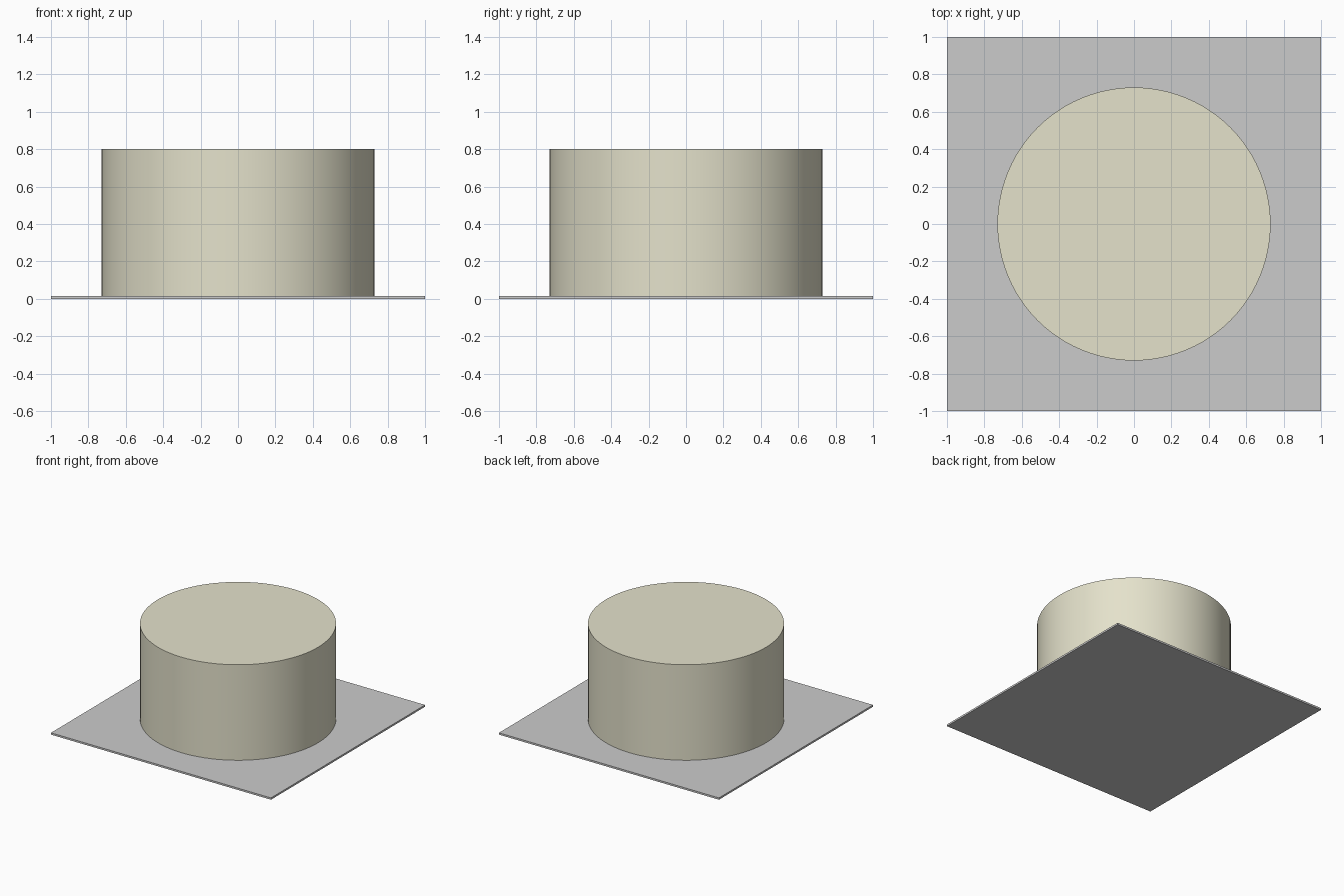
import bpy
import math

if "Cube" in bpy.data.objects:
    bpy.data.objects.remove(bpy.data.objects["Cube"])

BOARD_T = 0.015   # board thickness
CAKE_R = 0.73
CAKE_TOP = 0.80

# Square board
bpy.ops.mesh.primitive_cube_add(size=1, location=(0, 0, BOARD_T / 2))
board = bpy.context.object
board.name = "cake_board"
board.scale = (2, 2, BOARD_T)
bpy.ops.object.transform_apply(location=False, rotation=False, scale=True)

# Round cake body resting on the board
height = CAKE_TOP - BOARD_T
bpy.ops.mesh.primitive_cylinder_add(vertices=96, radius=CAKE_R, depth=height,
                                    location=(0, 0, BOARD_T + height / 2))
cake = bpy.context.object
cake.name = "cake_body"
bpy.ops.object.shade_smooth_by_angle(angle=math.radians(30))

cream = bpy.data.materials.new("cream")
cream.diffuse_color = (0.78, 0.76, 0.60, 1)
cream.use_nodes = True
cream.node_tree.nodes["Principled BSDF"].inputs["Base Color"].default_value = cream.diffuse_color
cake.data.materials.append(cream)

# Blank label sheet on the front left corner of the board
bpy.ops.mesh.primitive_plane_add(size=1, location=(-0.66, -0.765, BOARD_T + 0.001))
label = bpy.context.object
label.name = "label_sheet"
label.scale = (0.44, 0.22, 1)
bpy.ops.object.transform_apply(location=False, rotation=False, scale=True)
